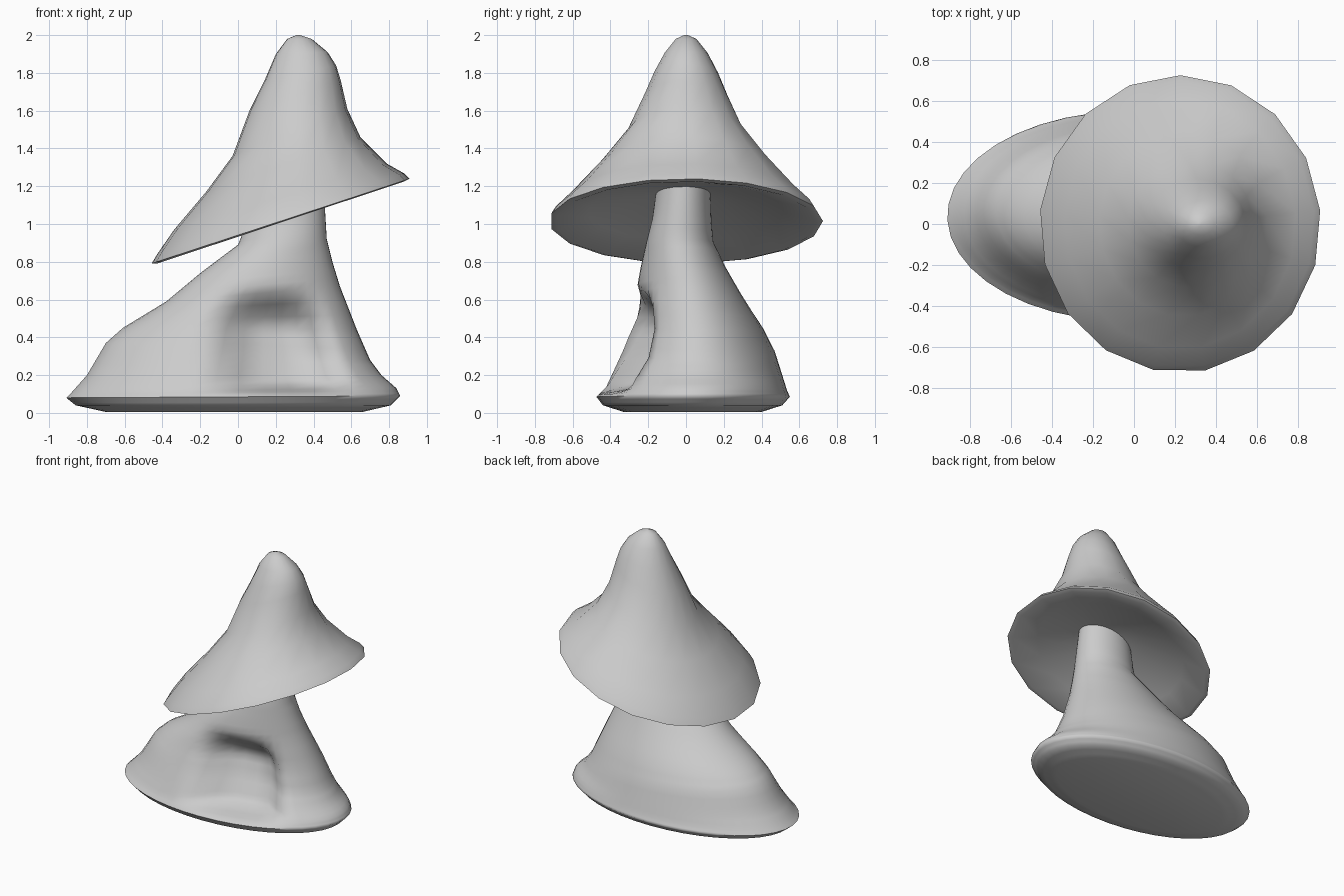
import bpy, bmesh, math


def loft(name, rings, sides, phase=0.0, deform=None):
    """Skin tilted rings: (left x, left z, right x, right z, front y, back y)."""
    bm = bmesh.new()
    loops = []
    for lx, lz, rx, rz, yf, yb in rings:
        loop = []
        for i in range(sides):
            a = phase + 2 * math.pi * i / sides
            t = (1 + math.cos(a)) / 2
            x, z = lx + (rx - lx) * t, lz + (rz - lz) * t
            y = (yf + yb) / 2 + math.sin(a) * (yb - yf) / 2
            if deform:
                y = deform(x, y, z)
            loop.append(bm.verts.new((x, y, z)))
        loops.append(loop)
    for a, b in zip(loops, loops[1:]):
        for i in range(sides):
            j = (i + 1) % sides
            bm.faces.new((a[i], a[j], b[j], b[i]))
    bm.faces.new(loops[0][::-1])
    bm.faces.new(loops[-1])
    bmesh.ops.recalc_face_normals(bm, faces=bm.faces)
    mesh = bpy.data.meshes.new(name)
    bm.to_mesh(mesh)
    bm.free()
    ob = bpy.data.objects.new(name, mesh)
    bpy.context.collection.objects.link(ob)
    bpy.ops.object.select_all(action='DESELECT')
    ob.select_set(True)
    bpy.context.view_layer.objects.active = ob
    bpy.ops.object.shade_smooth_by_angle(angle=math.radians(75))
    return ob


def smooth(a, b, v):
    t = max(0.0, min(1.0, (v - a) / (b - a)))
    return t * t * (3 - 2 * t)


def refine(rings, steps):
    out = []
    for a, b in zip(rings, rings[1:]):
        for k in range(steps):
            out.append(tuple(p + (q - p) * k / steps for p, q in zip(a, b)))
    return out + [rings[-1]]


# Tilted cap: hollow underside, thin rim, flared bell and rounded tip
cap = [(lx, lz, rx, rz, -y, y) for lx, lz, rx, rz, y in [
    (0.20, 1.14, 0.28, 1.18, 0.04),
    (0.00, 1.07, 0.47, 1.20, 0.25),
    (-0.28, 0.91, 0.71, 1.22, 0.52),
    (-0.43, 0.79, 0.88, 1.225, 0.69),
    (-0.46, 0.79, 0.91, 1.24, 0.725),
    (-0.43, 0.84, 0.88, 1.27, 0.70),
    (-0.34, 0.97, 0.79, 1.32, 0.61),
    (-0.17, 1.17, 0.65, 1.46, 0.45),
    (-0.03, 1.36, 0.58, 1.61, 0.31),
    (0.06, 1.60, 0.545, 1.76, 0.22),
    (0.14, 1.76, 0.52, 1.84, 0.17),
    (0.20, 1.90, 0.475, 1.91, 0.115),
    (0.26, 1.98, 0.39, 1.98, 0.055),
    (0.31, 2.00, 0.33, 2.00, 0.01)]]
loft("cap", cap, 17, 0.09)

# Leaning stem flaring to a wide foot
stem = [
    (-0.70, 0.005, 0.66, 0.005, -0.33, 0.40),
    (-0.86, 0.04, 0.81, 0.04, -0.44, 0.51),
    (-0.91, 0.08, 0.86, 0.09, -0.475, 0.55),
    (-0.88, 0.11, 0.84, 0.13, -0.45, 0.535),
    (-0.80, 0.20, 0.76, 0.20, -0.41, 0.51),
    (-0.70, 0.37, 0.70, 0.28, -0.345, 0.47),
    (-0.61, 0.45, 0.63, 0.44, -0.30, 0.41),
    (-0.38, 0.59, 0.54, 0.67, -0.265, 0.29),
    (-0.20, 0.74, 0.50, 0.80, -0.24, 0.21),
    (0.00, 0.89, 0.47, 0.92, -0.21, 0.145),
    (0.02, 0.94, 0.46, 1.09, -0.18, 0.135),
    (0.05, 1.10, 0.45, 1.22, -0.16, 0.13)]


# Alcove pressed into the front of the stem
def alcove(x, y, z):
    if y > -0.03:
        return y
    right = 0.58 - 0.3 * z
    w = smooth(-0.18, 0.12, x) * (1 - smooth(right - 0.16, right + 0.06, x))
    w *= smooth(0.09, 0.16, z) * (1 - smooth(0.45, 0.68, z))
    return y + 0.2 * w


loft("stem", refine(stem, 3), 40, 0.04, alcove)
